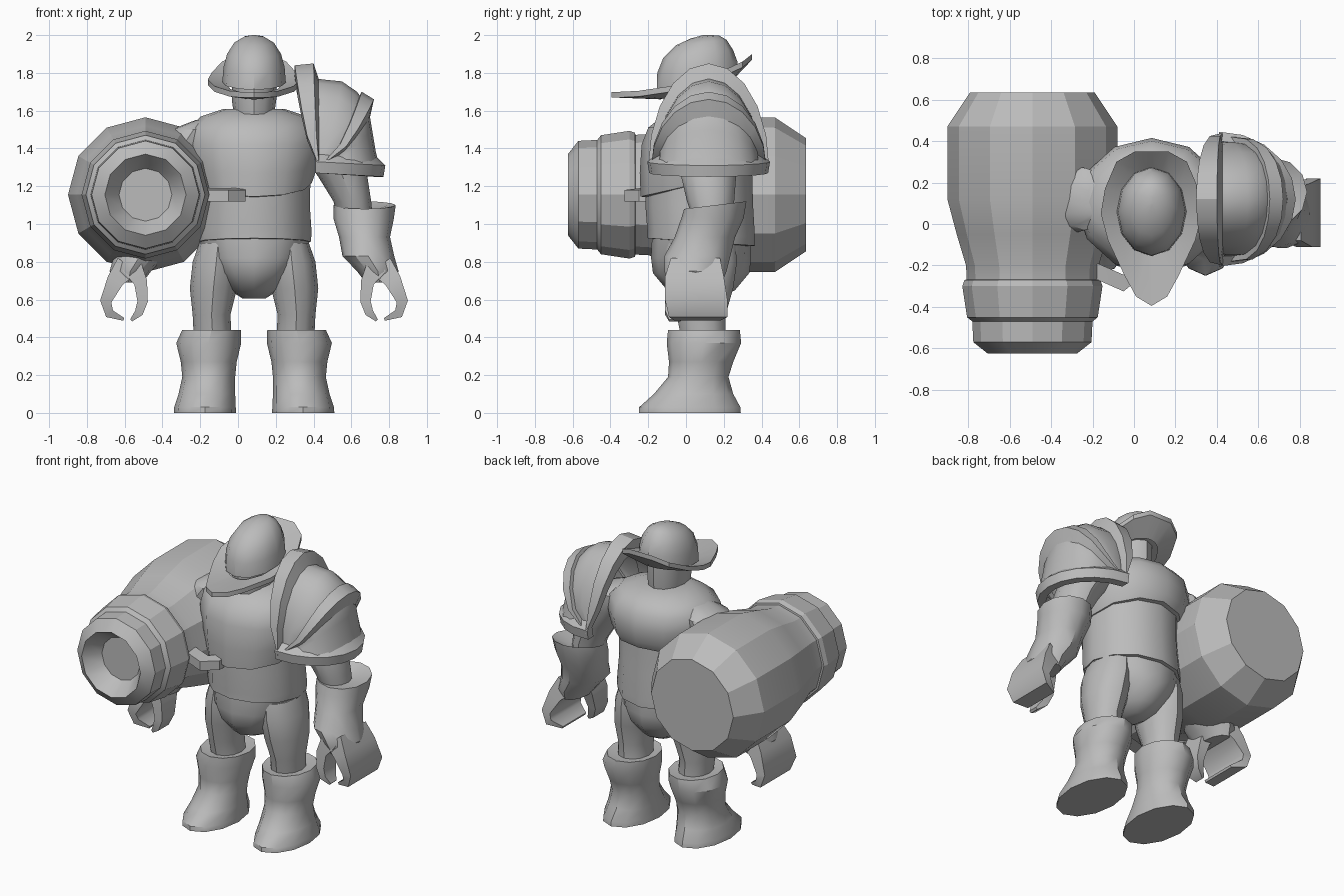
import bpy, bmesh, math
from mathutils import Vector

CX, CY = 0.085, 0.08          # body axis
grey = bpy.data.materials.new("grey")
grey.diffuse_color = (0.5, 0.5, 0.5, 1)


def loft(name, sections, closed=True, caps=True, angle=35):
    """Skin a list of equal-length point sections."""
    bm = bmesh.new()
    rows = [[bm.verts.new(p) for p in s] for s in sections]
    n = len(rows[0])
    for a, b in zip(rows, rows[1:]):
        for i in range(n if closed else n - 1):
            j = (i + 1) % n
            bm.faces.new((a[i], a[j], b[j], b[i]))
    if caps:
        bm.faces.new(rows[0])
        bm.faces.new(rows[-1])
    bmesh.ops.recalc_face_normals(bm, faces=bm.faces[:])
    me = bpy.data.meshes.new(name)
    bm.to_mesh(me)
    bm.free()
    ob = bpy.data.objects.new(name, me)
    bpy.context.collection.objects.link(ob)
    me.materials.append(grey)
    bpy.ops.object.select_all(action='DESELECT')
    ob.select_set(True)
    bpy.context.view_layer.objects.active = ob
    bpy.ops.object.shade_smooth_by_angle(angle=math.radians(angle))
    return ob


def ring(x, y, z, rx, ry, dip=0.0, n=12):
    """Horizontal ellipse; dip lowers its front and raises its back."""
    pts = []
    for i in range(n):
        a = 2 * math.pi * i / n
        pts.append((x + rx * math.cos(a), y + ry * math.sin(a), z + dip * math.sin(a)))
    return pts


def body(name, rows, **kw):
    return loft(name, [ring(CX, *r) for r in rows], **kw)


def pair(name, rows, **kw):
    """Limb loft on both sides; x is measured from the body axis."""
    for s, side in ((1, "left"), (-1, "right")):
        loft(f"{side}_{name}", [ring(CX + s * r[0], *r[1:]) for r in rows], **kw)


def slab(name, path, angle=35):
    """Flat bar: path rows are centre x, z, thickness, y from, y to."""
    secs = []
    for k, (x, z, t, y0, y1) in enumerate(path):
        a, b = path[max(k - 1, 0)], path[min(k + 1, len(path) - 1)]
        d = Vector((b[0] - a[0], b[1] - a[1])).normalized() * t / 2
        secs.append([(x - d.y, y0, z + d.x), (x + d.y, y0, z - d.x),
                     (x + d.y, y1, z - d.x), (x - d.y, y1, z + d.x)])
    return loft(name, secs, angle=angle)


# Pelvis, waist and chest
body("pelvis", [(.09, .605, .06, .08), (.08, .65, .13, .18), (.08, .74, .21, .255),
                (.08, .82, .27, .265), (.08, .93, .30, .26)])
body("waist", [(.08, .90, .25, .24, -.02), (.08, .905, .30, .285, -.02), (.08, .95, .305, .285, -.02),
               (.07, 1.10, .295, .285), (.07, 1.28, .30, .28)])
body("chest", [(.07, 1.21, .27, .26, .07), (.07, 1.215, .305, .31, .07), (.08, 1.30, .335, .325, .03),
               (.09, 1.42, .36, .325), (.10, 1.51, .345, .30), (.11, 1.57, .28, .235), (.10, 1.61, .16, .15)])

# Head
body("head", [(.07, 1.50, .06, .10), (.05, 1.53, .10, .15), (.05, 1.66, .118, .17), (.05, 1.80, .118, .17)])

# Hat crown and brim turned up at the back
body("hat_crown", [(.06, 1.75, .168, .215, .04), (.06, 1.83, .162, .212, .03), (.065, 1.90, .143, .185, .02),
                   (.08, 1.96, .105, .135, .015), (.10, 1.99, .055, .075, .008), (.11, 2.0, .01, .02)])
half = [(0, -.395, 1.70), (.075, -.35, 1.70), (.13, -.25, 1.705), (.21, -.08, 1.73), (.245, .05, 1.765),
        (.225, .17, 1.80), (.17, .30, 1.86), (.08, .35, 1.90)]
outer = half + [(0, .35, 1.90)] + [(-x, y, z) for x, y, z in half[:0:-1]]
inner = []
for x, y, z in outer:
    a = math.atan2(y - .06, x)
    inner.append((CX + .15 * math.cos(a), .06 + .195 * math.sin(a), 1.745 + .055 * math.sin(a)))
outer = [(CX + x, y, z) for x, y, z in outer]
low = lambda pts, d: [(x, y, z - d) for x, y, z in pts]
loft("hat_brim", [inner, outer, low(outer, .03), low(inner, .03)], caps=False)

# Legs and boots
pair("thigh", [(.22, .09, .42, .10, .12), (.225, .08, .52, .10, .13), (.215, .08, .66, .125, .17),
               (.20, .08, .80, .125, .19), (.19, .08, .90, .10, .18)])
pair("boot", [(.26, .02, 0, .165, .27), (.26, .02, .03, .163, .268), (.25, .04, .10, .15, .21),
              (.24, .065, .19, .14, .16), (.24, .08, .27, .148, .17), (.24, .095, .37, .172, .197),
              (.225, .095, .44, .155, .19), (.225, .09, .43, .10, .13)])

# Arms, gauntlets and hands
pair("upper_arm", [(.54, .14, 1.02, .09, .10), (.52, .13, 1.12, .10, .125), (.47, .12, 1.25, .13, .145),
                   (.40, .12, 1.38, .15, .17), (.32, .12, 1.50, .12, .15), (.25, .12, 1.55, .06, .08)])
pair("gauntlet", [(.55, .15, 1.07, .09, .10), (.585, .155, 1.10, .165, .165, .02), (.58, .14, 1.03, .16, .165),
                  (.585, .10, .93, .135, .16), (.605, .06, .83, .137, .175), (.655, .05, .75, .11, .165),
                  (.665, .05, .69, .075, .14)])
for s, side in ((1, "left"), (-1, "right")):
    slab(f"{side}_fingers", [(CX + s * x, z, t, a, b) for x, z, t, a, b in (
        (.67, .78, .13, -.08, .18), (.735, .70, .09, -.11, .20), (.785, .59, .06, -.11, .22),
        (.765, .525, .05, -.09, .22), (.69, .495, .015, -.06, .18))], 50)
    slab(f"{side}_thumb", [(CX + s * x, z, t, a, b) for x, z, t, a, b in (
        (.65, .78, .11, -.10, .10), (.60, .69, .07, -.11, .05), (.59, .59, .055, -.11, .02),
        (.61, .53, .045, -.11, 0), (.65, .49, .015, -.09, -.03))], 50)


# Shoulder guard: arches that share hinge points at the front and back
def arches(name, peaks, closed, n=10):
    secs = []
    for i in range(n + 1):
        t = math.pi * i / n
        s = math.sin(t)
        secs.append([(.43 + (x - .43) * max(s, 0) ** .6, .12 - ry * math.cos(t), 1.30 + (z - 1.30) * s)
                     for x, z, ry in peaks])
    return loft(name, secs, closed=closed, caps=closed, angle=30)


arches("shoulder_dome", [(.36, 1.78, .27), (.45, 1.765, .28), (.55, 1.755, .28), (.63, 1.70, .28),
                         (.69, 1.62, .27), (.71, 1.50, .27), (.73, 1.38, .28), (.75, 1.30, .28)], False)
arches("shoulder_collar", [(.30, 1.76, .27), (.30, 1.84, .32), (.40, 1.85, .32), (.43, 1.76, .27)], True)
arches("shoulder_band", [(.64, 1.67, .26), (.655, 1.70, .305), (.72, 1.66, .305), (.70, 1.57, .26)], True)

# Rim around the bottom of the guard
rim = []
for i in range(11):
    t = math.pi * i / 10
    c, s = math.cos(t), math.sin(t)
    rim.append([(.41 + r * s, .12 - ry * c, z + .02 * (1 - s)) for r, ry, z in
                ((.31, .26, 1.25), (.36, .315, 1.25), (.37, .325, 1.31), (.33, .28, 1.35))])
loft("shoulder_rim", rim, angle=30)

# Barrel cannon along y with a recessed muzzle
profile = [(.635, .30), (.47, .41), (.12, .41), (-.05, .365), (-.20, .32), (-.268, .317), (-.27, .328),
           (-.30, .338), (-.45, .315), (-.47, .29), (-.57, .285), (-.625, .215), (-.52, .14)]
loft("barrel_cannon", [[(-.49 + r * math.cos(math.pi * i / 6), y, 1.155 + r * math.sin(math.pi * i / 6))
                        for i in range(12)] for y, r in profile], angle=25)

# Bent grip between cannon and chest
grip = []
for x, y in ((-.22, -.21), (-.05, -.285), (.04, -.21)):
    grip.append([(x, y - .04, 1.12), (x, y + .04, 1.12), (x, y + .04, 1.19), (x, y - .04, 1.18)])
loft("cannon_grip", grip)
